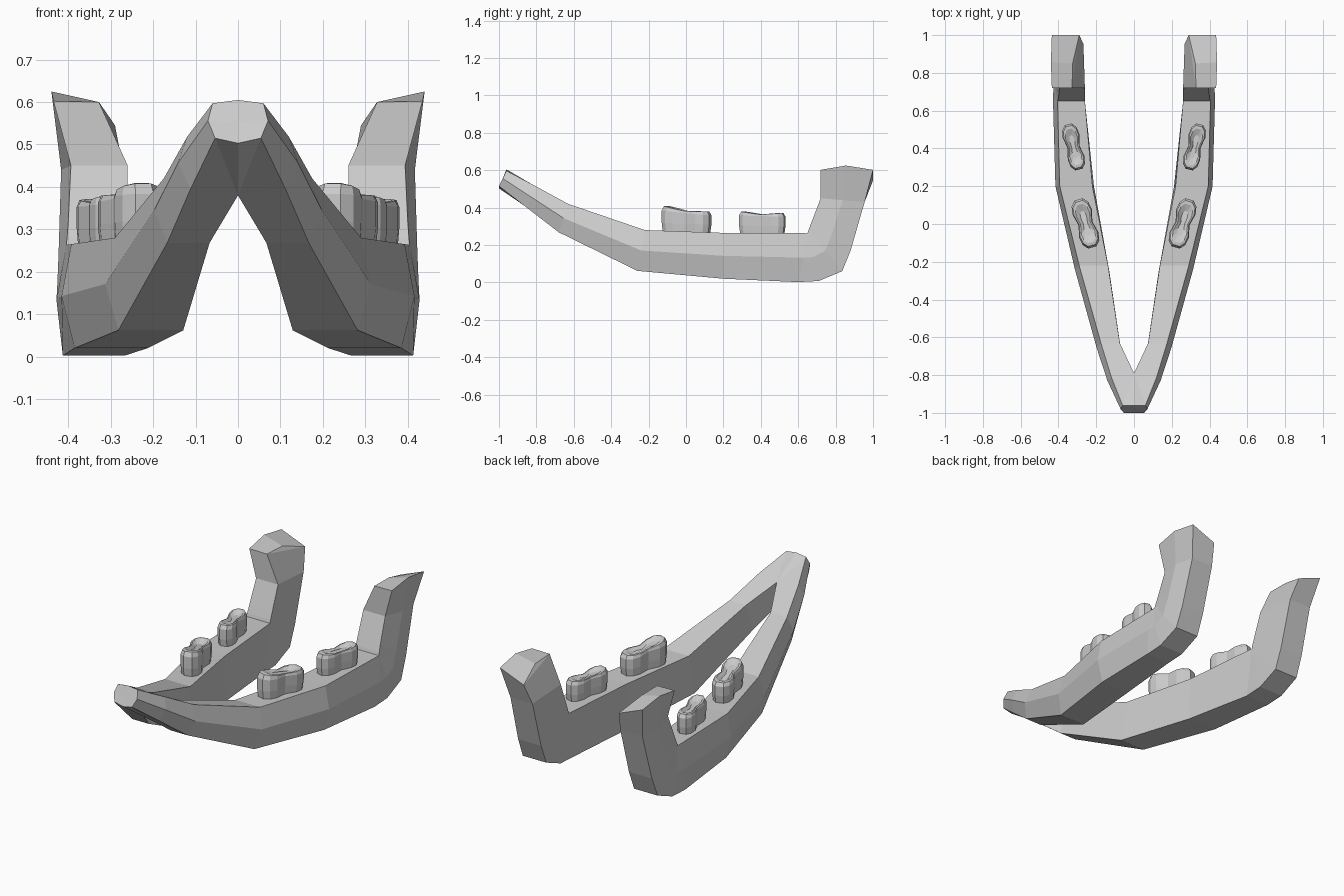
import bpy, bmesh
from math import sin, cos, radians
from mathutils import Vector

if "Cube" in bpy.data.objects:
    bpy.data.objects.remove(bpy.data.objects["Cube"])


def finish(bm, name):
    bmesh.ops.remove_doubles(bm, verts=bm.verts, dist=0.0005)
    bmesh.ops.recalc_face_normals(bm, faces=bm.faces)
    me = bpy.data.meshes.new(name)
    bm.to_mesh(me)
    bm.free()
    ob = bpy.data.objects.new(name, me)
    bpy.context.collection.objects.link(ob)
    mod = ob.modifiers.new("mirror", 'MIRROR')
    mod.merge_threshold = 0.0005
    return ob


def loft(bm, rings, caps):
    rows = [[bm.verts.new(p) for p in r] for r in rings]
    n = len(rows[0])
    for a, b in zip(rows, rows[1:]):
        for i in range(n):
            j = (i + 1) % n
            # skip corners that coincide, so no zero-size faces appear
            q = []
            for v in (a[i], a[j], b[j], b[i]):
                if all((v.co - u.co).length > 1e-4 for u in q):
                    q.append(v)
            if len(q) > 2:
                bm.faces.new(q)
    if caps:
        bm.faces.new(rows[0])
        bm.faces.new(rows[-1])
    return rows


def section(ty, tz, by, bz, xi, xo):
    """Five-sided cut: top inner, top outer, side, bottom outer, bottom inner."""
    lean = min(.008, xo * .1) * (1 if by > .5 else -1)
    top, low = Vector((xo, ty, tz)), Vector((xo + lean, by, bz))
    side = (top + low) / 2
    side.x = xo + min(.023, xo * .18)
    if xi == 0:   # the two halves meet in a notch behind the tip
        inner_top, inner_low = Vector((0, -.79, .505)), Vector((0, -.82, .38))
    else:
        inner_top, inner_low = Vector((xi, ty, tz)), Vector((xi + lean, by, bz))
    return [inner_top, top, side, low, inner_low]


# Jaw bone: upper edge (y, z), lower edge (y, z), inner x, outer x
stations = [
    (-.96, .605, -1, .503, 0, 0),
    (-.96, .597, -1, .515, 0, .06),
    (-.81, .518, -.845, .395, 0, .12),
    (-.63, .42, -.68, .268, .075, .175),
    (-.22, .28, -.26, .062, .137, .29),
    (.2, .265, .2, .02, .22, .393),
    (.65, .263, .6, .002, .26, .405),
    (.65, .263, .71, .008, .26, .405),
    (.655, .28, .835, .06, .26, .403),
    (.67, .32, .88, .17, .26, .4),
    (.72, .45, .955, .43, .26, .394),
]
head = [(.328, .72, .6), (.435, .72, .602), (.44, .855, .625), (.435, 1, .602), (.29, 1, .545)]
bm = bmesh.new()
rows = loft(bm, [section(*s) for s in stations] + [[Vector(p) for p in head]], False)
# top of the rear branch, folded around the outer peak
ti, to, peak, bo, bi = rows[-1]
mid = bm.verts.new((.325, .85, .596))
for f in ((ti, to, peak, mid), (mid, peak, bo, bi), (ti, mid, bi)):
    bm.faces.new(f)
finish(bm, "jaw_bone")

# Molars: two-lobed outlines stacked into a bulging crown with a hollow top
quarter = [(.42, 1), (.87, .8), (1, .48), (.72, 0)]
half = quarter + [(x, -y) for x, y in quarter[2::-1]]
outline = half + [(-x, y) for x, y in reversed(half)]


def molar(name, cx, cy, w, l, angle, z0, z1, slope):
    c, s = cos(radians(angle)), sin(radians(angle))
    rings = []
    for k, t in ((.93, -.05), (1, .35), (1, .8), (.88, .97), (.7, .98), (.3, .86)):
        ring = []
        for x, y in outline:
            px, py = x * w * k, y * l * (1 - (1 - k) * .7)
            z = z0 + (z1 - z0 - slope * y * .5) * t
            if k < .9:
                z -= .012 * (1 - abs(y))
            ring.append(Vector((cx + px * c + py * s, cy + py * c - px * s, z)))
        rings.append(ring)
    b = bmesh.new()
    loft(b, rings, True)
    finish(b, name)


molar("front_molar", .257, .003, .053, .132, 16, .27, .397, .03)
molar("rear_molar", .32, .408, .045, .123, 13, .262, .378, .008)
